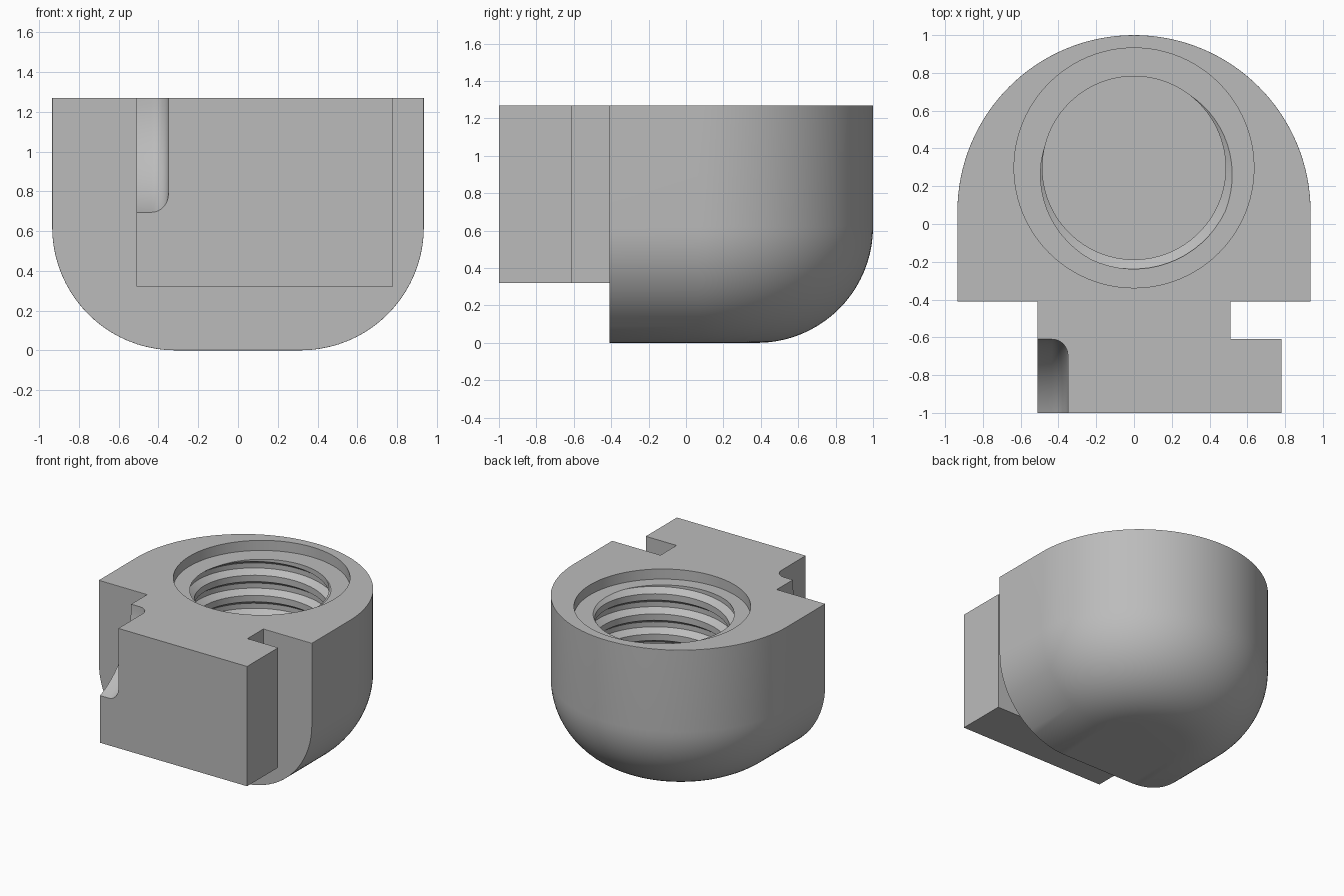
import bpy, bmesh
from math import sin, cos, pi, radians, tau

scene = bpy.context.scene
default = bpy.data.objects.get("Cube")
if default:
    bpy.data.objects.remove(default, do_unlink=True)

grey = bpy.data.materials.new("plain_grey")
grey.use_nodes = True
colour = (0.5, 0.5, 0.5, 1)
grey.diffuse_color = colour
grey.node_tree.nodes["Principled BSDF"].inputs["Base Color"].default_value = colour

TOP, FRONT, NECK_BOTTOM = 1.27, -0.41, 0.32
BORE_Y, LEDGE = 0.297, 1.19


def loft(name, rings, closed_rings=True):
    """Skin a list of equal rings and cap both ends."""
    bm = bmesh.new()
    rows = [[bm.verts.new(p) for p in ring] for ring in rings]
    n = len(rows[0])
    for a, b in zip(rows, rows[1:]):
        for i in range(n):
            j = (i + 1) % n
            bm.faces.new((a[i], a[j], b[j], b[i]))
    bm.faces.new(rows[0][::-1])
    bm.faces.new(rows[-1])
    bmesh.ops.recalc_face_normals(bm, faces=bm.faces)
    mesh = bpy.data.meshes.new(name)
    bm.to_mesh(mesh)
    bm.free()
    mesh.materials.append(grey)
    ob = bpy.data.objects.new(name, mesh)
    scene.collection.objects.link(ob)
    return ob


def prism(name, outline, z0, z1):
    return loft(name, [[(x, y, z) for x, y in outline] for z in (z0, z1)])


def circle(r, cy, n=96):
    return [(r * cos(tau * i / n), cy + r * sin(tau * i / n)) for i in range(n)]


def combine(target, tool, operation):
    mod = target.modifiers.new(tool.name, "BOOLEAN")
    mod.object, mod.operation, mod.solver = tool, operation, "EXACT"
    tool.hide_render = True
    bpy.context.view_layer.objects.active = target
    bpy.ops.object.modifier_apply(modifier=mod.name)
    bpy.data.objects.remove(tool, do_unlink=True)


# Rounded body: U-shaped outline that shrinks along a quarter-round at the bottom
RADIUS, FILLET, CENTRE_Y = 0.935, 0.62, 0.065


def u_outline(r, z):
    arc = [(r * cos(pi * i / 64), CENTRE_Y + r * sin(pi * i / 64), z) for i in range(65)]
    return [(r, FRONT, z)] + arc + [(-r, FRONT, z)]


layers = []
for i in range(21):
    a = pi / 2 * i / 20
    layers.append(u_outline(RADIUS - FILLET + FILLET * sin(a), FILLET - FILLET * cos(a)))
layers.append(u_outline(RADIUS, TOP))
body = loft("body", layers)
bevel = body.modifiers.new("soft_edges", "BEVEL")
bevel.width, bevel.segments = 0.015, 2
bevel.limit_method, bevel.angle_limit = "ANGLE", radians(40)
bpy.context.view_layer.objects.active = body
bpy.ops.object.modifier_apply(modifier=bevel.name)

# Neck and offset front block
neck = prism("neck_block", [(-0.51, -0.37), (-0.51, -1), (0.78, -1), (0.78, -0.61),
                            (0.51, -0.61), (0.51, -0.37)], NECK_BOTTOM, TOP)

# Round-nosed scoop across the right corner of the block
SCOOP, NOSE = 0.62, 0.085
profile = [(-0.8, SCOOP)]
for i in range(9):
    a = pi / 2 * i / 8
    profile.append((-0.35 - NOSE + NOSE * sin(a), SCOOP - NOSE + NOSE * cos(a)))
scoop = loft("scoop_cutter", [[(x, y, z + TOP) for y, z in
                               circle(r, 0)] for x, r in profile])
scoop.location.y = -0.61 - SCOOP
bpy.context.view_layer.update()
combine(neck, scoop, "DIFFERENCE")
combine(body, neck, "UNION")

# Blind bore with a shallow counterbore
combine(body, prism("bore_cutter", circle(0.485, BORE_Y), NECK_BOTTOM, 1.4), "DIFFERENCE")
combine(body, prism("counterbore_cutter", circle(0.635, BORE_Y), LEDGE, 1.4), "DIFFERENCE")

# Helical thread groove
PITCH, STEPS = 0.16, 64
section = [(0.475, -0.062), (0.535, -0.02), (0.535, 0.02), (0.475, 0.062)]
rings = []
for i in range(int(-4.8 * STEPS), int(0.6 * STEPS)):
    a = tau * (i + 0.37) / STEPS - radians(50)
    z = LEDGE + 0.01 + PITCH * i / STEPS
    rings.append([(r * cos(a), BORE_Y + r * sin(a), z + h) for r, h in section])
combine(body, loft("thread_cutter", rings), "DIFFERENCE")

# Smooth shading with crisp edges
bpy.ops.object.select_all(action="DESELECT")
body.select_set(True)
bpy.context.view_layer.objects.active = body
bpy.ops.object.shade_smooth_by_angle(angle=radians(20))
